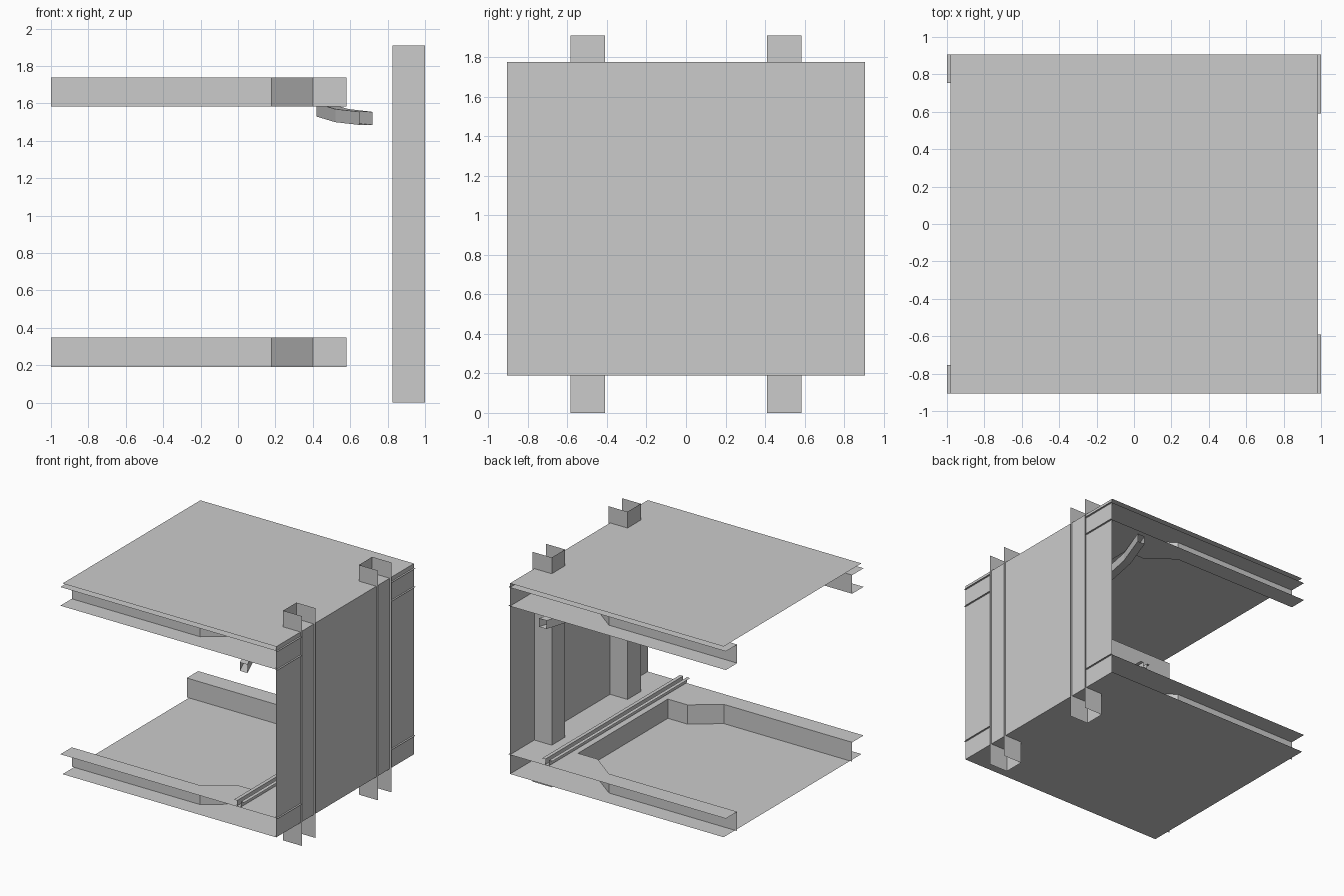
import bpy

if "Cube" in bpy.data.objects:
    bpy.data.objects.remove(bpy.data.objects["Cube"])

HY = 0.905            # half depth
X0, X1 = -0.98, 0.985  # deck extent
Z_BOT, Z_TOP = 0.19, 1.775


def make(name, verts, faces):
    me = bpy.data.meshes.new(name)
    me.from_pydata(verts, [], faces)
    me.update()
    ob = bpy.data.objects.new(name, me)
    bpy.context.collection.objects.link(ob)
    return ob


def plate(name, outline, z):
    """Flat sheet from an xy outline."""
    return make(name, [(x, y, z) for x, y in outline], [range(len(outline))])


def sweep(name, sections, closed=False):
    """Open-ended skin through a list of equal-length sections."""
    n = len(sections[0])
    verts = [p for s in sections for p in s]
    faces = []
    for k in range(len(sections) - 1):
        for i in range(n if closed else n - 1):
            j = (i + 1) % n
            faces.append((k * n + i, k * n + j, (k + 1) * n + j, (k + 1) * n + i))
    return make(name, verts, faces)


def upright(name, path, z0, z1):
    """Vertical sheet following an xy path."""
    return sweep(name, [[(x, y, z) for x, y in path] for z in (z0, z1)])


# decks and end wall
deck = [(X0, -HY), (X1, -HY), (X1, HY), (X0, HY)]
plate("lower_deck", deck, Z_BOT)
plate("upper_deck", deck, Z_TOP)
upright("end_wall", [(X1, -HY), (X1, HY)], Z_BOT, Z_TOP)

# U-shaped beam frames: inner web plus flanges reaching out to the edges
half = [(-1, -0.755), (0.18, -0.755), (0.4, -0.59), (0.58, -0.59)]
web = half + [(x, -y) for x, y in reversed(half)]
flange = web + [(-1, HY), (1, HY), (1, 0.59), (X1, 0.59),
                (X1, -0.59), (1, -0.59), (1, -HY), (-1, -HY)]
upright("lower_frame_web", web, Z_BOT, 0.35)
plate("lower_frame_flange", flange, 0.35)
upright("upper_frame_web", web, 1.585, 1.74)
for label, z in (("bottom", 1.585), ("top", 1.74)):
    plate("upper_frame_" + label + "_flange", flange, z)

# channel columns, open towards the end wall
for label, y in (("front", -0.4975), ("rear", 0.4975)):
    a, b = y - 0.0875, y + 0.0875
    upright(label + "_column", [(1, a), (0.825, a), (0.825, b), (1, b)], 0, 1.91)

# straight hat-section rail across the lower frame
rail = [(0.595, 0.40), (0.625, 0.40), (0.625, 0.355),
        (0.66, 0.355), (0.66, 0.40), (0.69, 0.40)]
sweep("lower_rail", [[(x, y, z) for x, z in rail] for y in (-HY, HY)])

# bowed box rail hanging under the upper frame
bow = [(-HY, 0.65, 1.485), (-0.58, 0.52, 1.50), (-0.2, 0.42, 1.53)]
bow += [(-y, x, z) for y, x, z in reversed(bow)]
sweep("upper_rail", [[(x, y, z), (x + 0.07, y, z),
                      (x + 0.07, y, z + 0.07), (x, y, z + 0.07)]
                     for y, x, z in bow], closed=True)
